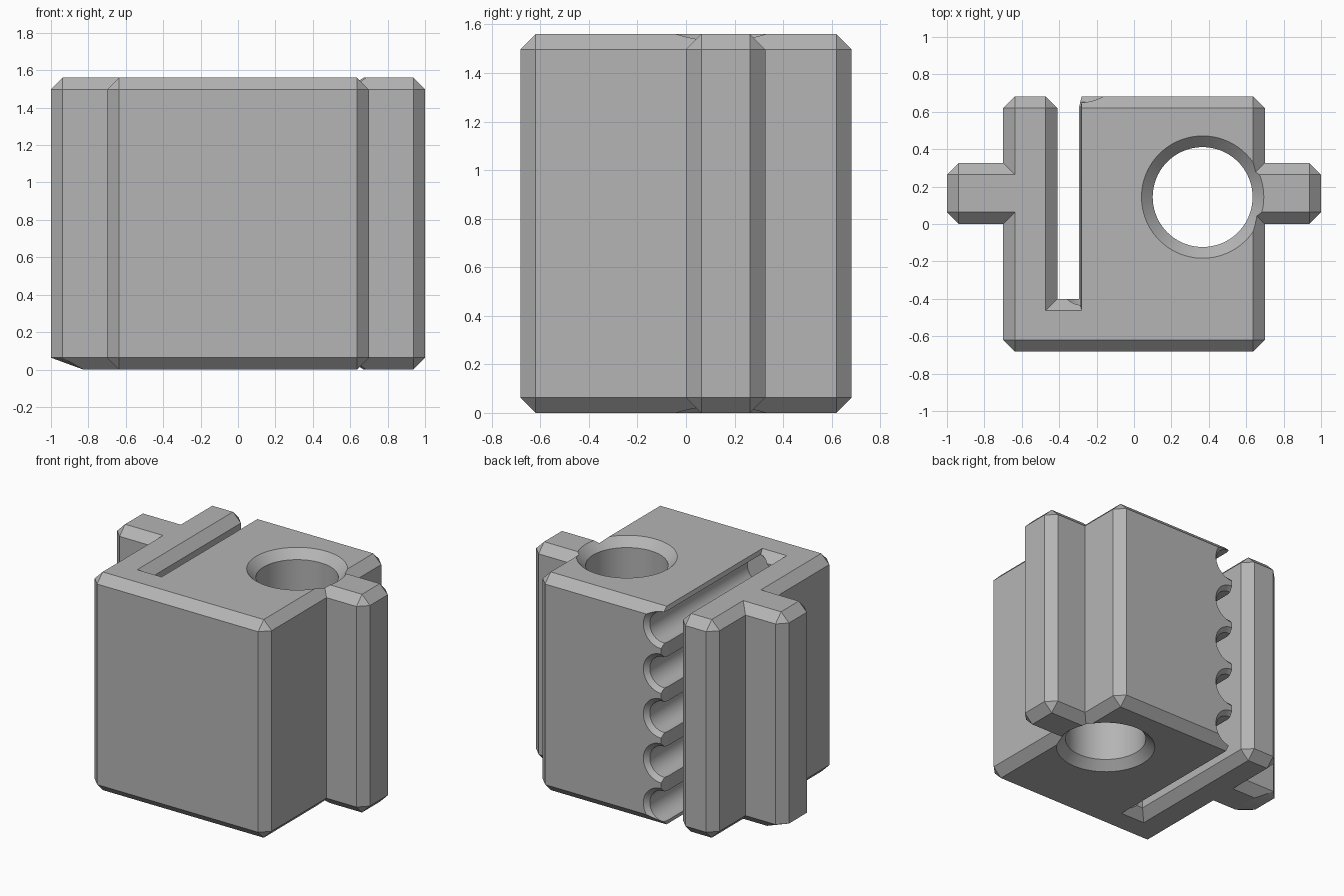
import bpy, bmesh, math
from mathutils import Vector, Matrix

if "Cube" in bpy.data.objects:
    bpy.data.objects.remove(bpy.data.objects["Cube"], do_unlink=True)

HEIGHT, CH, LIP = 1.56, 0.063, 0.015

grey = bpy.data.materials.new("plain grey")
grey.use_nodes = True
grey.diffuse_color = (0.46, 0.46, 0.46, 1)
grey.node_tree.nodes["Principled BSDF"].inputs["Base Color"].default_value = grey.diffuse_color


def make_object(name, bm):
    bmesh.ops.recalc_face_normals(bm, faces=bm.faces)
    mesh = bpy.data.meshes.new(name)
    bm.to_mesh(mesh)
    bm.free()
    mesh.materials.append(grey)
    obj = bpy.data.objects.new(name, mesh)
    bpy.context.collection.objects.link(obj)
    return obj


def chamfered_block(name, outline, widths):
    """Extrude an axis-aligned outline with chamfered rims and convex corners."""
    bm = bmesh.new()
    pts = [Vector((x, y, 0)) for x, y in outline]
    n = len(pts)
    dirs = [(pts[(i + 1) % n] - pts[i]).normalized() for i in range(n)]
    ins = [Vector((-d.y, d.x, 0)) * w for d, w in zip(dirs, widths)]
    corners = []
    for i, p in enumerate(pts):
        before, after = ins[i - 1], ins[i]
        convex = dirs[i - 1].cross(dirs[i]).z > 0
        sides = [p + after, p + before] if convex else [p]
        base = p + before + after
        if p.x < -0.9:                      # long ramp under the left rail
            base.x += 0.11
        low = [bm.verts.new(s + Vector((0, 0, CH))) for s in sides]
        high = [bm.verts.new(s + Vector((0, 0, HEIGHT - CH))) for s in sides]
        bottom = bm.verts.new(base)
        top = bm.verts.new(p + before + after + Vector((0, 0, HEIGHT)))
        corners.append((bottom, low, high, top))
        if convex:
            bm.faces.new((low[0], low[1], high[1], high[0]))
            bm.faces.new((bottom, low[1], low[0]))
            bm.faces.new((high[0], high[1], top))
    for a, b in zip(corners, corners[1:] + corners[:1]):
        bm.faces.new((a[0], b[0], b[1][0], a[1][-1]))
        bm.faces.new((a[1][-1], b[1][0], b[2][0], a[2][-1]))
        bm.faces.new((a[2][-1], b[2][0], b[3], a[3]))
    bm.faces.new([c[0] for c in reversed(corners)])
    bm.faces.new([c[3] for c in corners])
    return make_object(name, bm)


def lathe(bm, profile, matrix, steps=64):
    """Closed solid turned around local z from (z, radius) pairs."""
    rings = []
    for z, r in profile:
        angles = [2 * math.pi * k / steps for k in range(steps)]
        rings.append([bm.verts.new(matrix @ Vector((r * math.cos(a), r * math.sin(a), z)))
                      for a in angles])
    for a, b in zip(rings, rings[1:]):
        for k in range(steps):
            j = (k + 1) % steps
            bm.faces.new((a[k], a[j], b[j], b[k]))
    bm.faces.new(rings[0][::-1])
    bm.faces.new(rings[-1])


def cut(target, cutter):
    cutter.hide_render = True
    mod = target.modifiers.new("cut", "BOOLEAN")
    mod.operation, mod.solver, mod.object = "DIFFERENCE", "EXACT", cutter
    bpy.context.view_layer.objects.active = target
    bpy.ops.object.modifier_apply(modifier=mod.name)
    bpy.data.objects.remove(cutter, do_unlink=True)


# Body with a rail on each side and a slot open to the back
W, D, R, L = 0.70, 0.682, 0.327, -0.295
outline = [(-W, -D), (W, -D), (W, 0), (1, 0), (1, R), (W, R), (W, D),
           (L, D), (L, -0.40), (-0.41, -0.40), (-0.41, D), (-W, D),
           (-W, R), (-1, R), (-1, 0), (-W, 0)]
widths = [LIP if i == 7 else CH for i in range(len(outline))]
body = chamfered_block("slotted_block", outline, widths)

# Round hole, countersunk at both ends
bm = bmesh.new()
lathe(bm, [(-0.02, 0.347), (0.06, 0.267), (HEIGHT - 0.06, 0.267), (HEIGHT + 0.02, 0.347)],
      Matrix.Translation((0.367, 0.144, 0)), 96)
cut(body, make_object("hole_cutter", bm))

# Five round grooves along the slot wall, flared at the back
bm = bmesh.new()
for k in range(-2, 3):
    place = Matrix.Translation((-0.28, 0, HEIGHT / 2 + 0.32 * k)) @ Matrix.Rotation(-math.pi / 2, 4, "X")
    lathe(bm, [(-0.45, 0.11), (D - 0.03, 0.11), (D, 0.14), (D + 0.05, 0.14)], place, 48)
cut(body, make_object("groove_cutter", bm))

# Smooth round walls, crisp chamfers
bpy.ops.object.select_all(action="DESELECT")
body.select_set(True)
bpy.context.view_layer.objects.active = body
bpy.ops.object.shade_smooth_by_angle(angle=math.radians(20))
